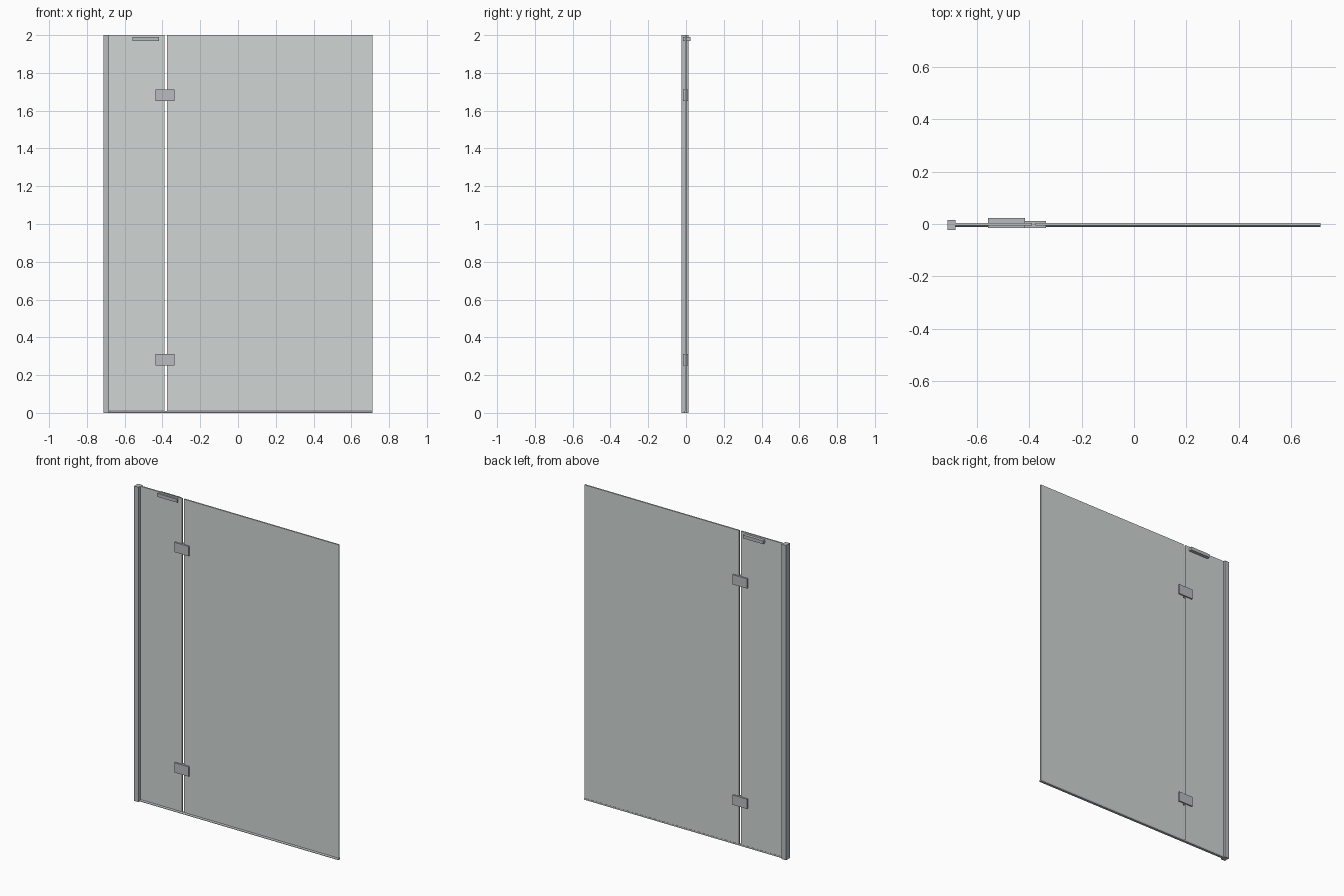
import bpy, bmesh

if "Cube" in bpy.data.objects:
    bpy.data.objects.remove(bpy.data.objects["Cube"])

def material(name, rgb):
    m = bpy.data.materials.new(name)
    m.diffuse_color = (*rgb, 1)
    m.use_nodes = True
    m.node_tree.nodes["Principled BSDF"].inputs["Base Color"].default_value = m.diffuse_color
    return m

GLASS = material("glass", (0.63, 0.67, 0.66))
METAL = material("metal", (0.48, 0.50, 0.52))

def finish(name, bm, mat):
    bmesh.ops.recalc_face_normals(bm, faces=bm.faces)
    me = bpy.data.meshes.new(name)
    bm.to_mesh(me)
    bm.free()
    ob = bpy.data.objects.new(name, me)
    me.materials.append(mat)
    bpy.context.collection.objects.link(ob)
    return ob

def box(name, x, y, z, mat):
    bm = bmesh.new()
    bmesh.ops.create_cube(bm, size=1)
    for v in bm.verts:
        v.co = [r[0] if c < 0 else r[1] for c, r in zip(v.co, (x, y, z))]
    return finish(name, bm, mat)

def extrude_x(name, profile, x, mat):
    bm = bmesh.new()
    face = bm.faces.new([bm.verts.new((x[0], y, z)) for y, z in profile])
    ext = bmesh.ops.extrude_face_region(bm, geom=[face])
    verts = [g for g in ext["geom"] if isinstance(g, bmesh.types.BMVert)]
    bmesh.ops.translate(bm, verts=verts, vec=(x[1] - x[0], 0, 0))
    return finish(name, bm, mat)

G0, G1 = -0.006, 0.003          # front and back planes of the glass

# wall profile and the two glass panes
box("wall_profile", (-0.713, -0.682), (-0.0235, 0.0145), (0, 2), METAL)
box("fixed_panel", (-0.684, -0.389), (G0, G1), (0.008, 2), GLASS)
box("door_panel", (-0.376, 0.713), (G0, G1), (0.008, 2), GLASS)

# low threshold strip, sloping to the front
extrude_x("threshold", [(-0.012, 0), (G1 + 0.001, 0), (G1 + 0.001, 0.01), (G0, 0.01), (-0.012, 0.003)],
          (-0.682, 0.713), METAL)

# hinges: a plate on each side of the glass and a block in the gap
for label, zc in (("lower", 0.282), ("upper", 1.682)):
    z = (zc - 0.031, zc + 0.031)
    box(label + "_hinge_front", (-0.437, -0.336), (-0.015, G0), z, METAL)
    box(label + "_hinge_back", (-0.437, -0.336), (G1, 0.0115), z, METAL)
    box(label + "_hinge_block", (-0.389, -0.376), (G0, G1), z, METAL)

# clamp for the stabiliser at the top of the fixed panel
box("clamp_front", (-0.558, -0.417), (-0.015, G0), (1.97, 1.991), METAL)
box("clamp_back", (-0.558, -0.417), (G1, 0.0235), (1.97, 1.991), METAL)
